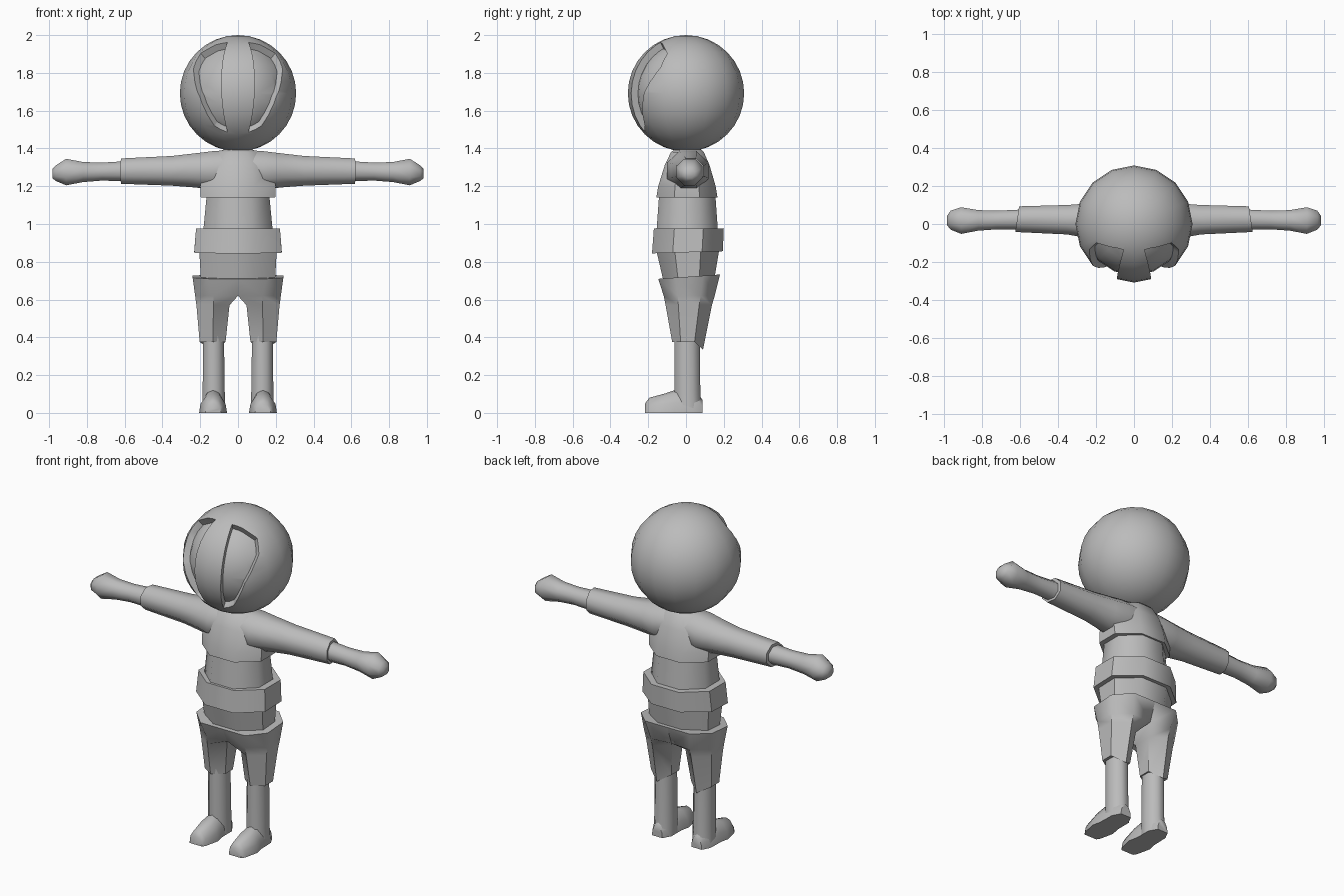
import bpy, bmesh, math
from mathutils import Vector

old = bpy.data.objects.get("Cube")
if old:
    bpy.data.objects.remove(old, do_unlink=True)

grey = bpy.data.materials.new("plain grey")
grey.use_nodes = True
grey.diffuse_color = (0.5, 0.5, 0.5, 1)
grey.node_tree.nodes["Principled BSDF"].inputs["Base Color"].default_value = (0.5, 0.5, 0.5, 1)


def to_object(name, bm, mirror=False, angle=50):
    bmesh.ops.recalc_face_normals(bm, faces=bm.faces)
    me = bpy.data.meshes.new(name)
    bm.to_mesh(me)
    bm.free()
    me.materials.append(grey)
    ob = bpy.data.objects.new(name, me)
    bpy.context.collection.objects.link(ob)
    smooth(ob, angle)
    if mirror:
        ob.modifiers.new("Mirror", 'MIRROR').use_mirror_merge = False
    return ob


def smooth(ob, angle):
    bpy.ops.object.select_all(action='DESELECT')
    ob.select_set(True)
    bpy.context.view_layer.objects.active = ob
    bpy.ops.object.shade_smooth_by_angle(angle=math.radians(angle))


def loft(name, rings, mirror=False):
    """Skin closed rings of equal length and cap both ends."""
    bm = bmesh.new()
    loops = [[bm.verts.new(p) for p in ring] for ring in rings]
    for a, b in zip(loops, loops[1:]):
        for i in range(len(a)):
            j = (i + 1) % len(a)
            bm.faces.new((a[i], a[j], b[j], b[i]))
    bm.faces.new(loops[0])
    bm.faces.new(loops[-1])
    return to_object(name, bm, mirror)


def octagon(a0, a1, b0, b1):
    """Octagon that fills the given box."""
    k = 1 / math.cos(math.pi / 8)
    for i in range(8):
        t = (i + 0.5) * math.pi / 4
        yield ((a0 + a1) / 2 + k * (a1 - a0) / 2 * math.cos(t),
               (b0 + b1) / 2 + k * (b1 - b0) / 2 * math.sin(t))


def level(z, x0, x1, y0, y1, tilt=0):
    return [(x, y, z + tilt * y) for x, y in octagon(x0, x1, y0, y1)]


def across(x, y0, y1, z0, z1, tilt=0):
    return [(x + tilt * (y - 0.025), y, z) for y, z in octagon(y0, y1, z0, z1)]


# Head with two recessed eye panels
HEAD = Vector((0, 0, 1.692))


def ball(name, r):
    bm = bmesh.new()
    bmesh.ops.create_uvsphere(bm, u_segments=16, v_segments=16, radius=r)
    bmesh.ops.translate(bm, verts=bm.verts, vec=HEAD)
    return to_object(name, bm)


def boolean(ob, cutter):
    m = ob.modifiers.new("Cut", 'BOOLEAN')
    m.operation, m.solver, m.object = 'DIFFERENCE', 'EXACT', cutter
    bpy.context.view_layer.objects.active = ob
    bpy.ops.object.modifier_apply(modifier=m.name)


head = ball("head", 0.308)
core = ball("eye_floor_helper", 0.27)
EYE = [(0.055, 1.96), (0.09, 1.955), (0.2, 1.905), (0.236, 1.83),
       (0.205, 1.68), (0.125, 1.52), (0.055, 1.485)]
for side in (1, -1):
    bm = bmesh.new()
    dirs = []
    for x, z in EYE:
        dz = z - HEAD.z
        y = -math.sqrt(max(0.305 ** 2 - x * x - dz * dz, 0.01))
        dirs.append(Vector((side * x, y, dz)).normalized())
    apex = bm.verts.new(HEAD)
    middle = bm.verts.new(HEAD + 0.6 * sum(dirs, Vector()).normalized())
    rim = [bm.verts.new(HEAD + 0.6 * d) for d in dirs]
    for i, v in enumerate(rim):
        w = rim[(i + 1) % len(rim)]
        bm.faces.new((apex, v, w))
        bm.faces.new((middle, w, v))
    cutter = to_object("eye_cutter", bm)
    cutter.hide_render = True
    boolean(cutter, core)
    boolean(head, cutter)
    bpy.data.objects.remove(cutter, do_unlink=True)
bpy.data.objects.remove(core, do_unlink=True)
smooth(head, 35)

# Shirt body and sleeves
loft("shirt_body", [level(1.14, -.197, .197, -.157, .167), level(1.2, -.2, .2, -.147, .157),
                    level(1.31, -.18, .18, -.113, .125), level(1.38, -.12, .12, -.08, .095),
                    level(1.395, -.07, .07, -.06, .08)])
loft("sleeve", [across(.03, -.09, .11, 1.2, 1.393), across(.14, -.1, .12, 1.18, 1.385),
                across(.22, -.08, .11, 1.193, 1.375), across(.35, -.055, .1, 1.203, 1.36),
                across(.615, -.042, .093, 1.213, 1.347, -.15)], mirror=True)

# Forearm and hand
loft("arm", [across(.55, -.03, .078, 1.225, 1.335), across(.72, -.028, .07, 1.23, 1.325),
             across(.82, -.035, .073, 1.222, 1.328), across(.91, -.052, .088, 1.205, 1.345),
             across(.965, -.03, .07, 1.228, 1.31), across(.983, -.008, .045, 1.243, 1.29)],
     mirror=True)

# Trunk: belly, belt and waist
loft("belly", [level(.95, -.185, .185, -.157, .17), level(1.16, -.165, .165, -.142, .155)])
loft("belt", [level(.85, -.232, .232, -.18, .195, .03), level(.977, -.222, .222, -.17, .2)])
loft("waist", [level(.68, -.195, .195, -.115, .145), level(.86, -.205, .205, -.157, .175)])


# Shorts: one half, mirrored
def half(z, xi, xm, xo, yf, yb, inner, outer, tilt=0, drop=0):
    m, f, b = (yf + yb) / 2, (yf - yb) / 2, (yb - yf) / 2
    pts = [(xi, m + f * inner), (xm, yf), (xo, m + f * outer),
           (xo, m + b * outer), (xm, yb), (xi, m + b * inner)]
    return [(x, y, z + tilt * y - (drop if y > m + b * .8 else 0)) for x, y in pts]


loft("shorts", [half(.72, 0, .15, .24, -.147, .18, 1, .45, .07),
                half(.62, 0, .13, .227, -.118, .152, .9, .45),
                half(.57, .045, .13, .22, -.108, .137, .45, .45),
                half(.375, .066, .133, .203, -.073, .09, .45, .45, 0, .04)], mirror=True)

# Legs and feet
loft("leg", [level(0, .07, .19, -.06, .083), level(.1, .07, .187, -.06, .076),
             level(.45, .075, .185, -.06, .072)], mirror=True)


def foot_ring(y, w, h):
    c = .132
    return [(c - w, y, 0), (c + w, y, 0), (c + w * .9, y, h * .45), (c + w * .5, y, h * .88),
            (c, y, h), (c - w * .5, y, h * .88), (c - w * .9, y, h * .45)]


loft("foot", [foot_ring(.088, .035, .07), foot_ring(.04, .06, .12), foot_ring(-.06, .063, .12),
              foot_ring(-.11, .074, .103), foot_ring(-.195, .055, .08),
              foot_ring(-.216, .042, .05)], mirror=True)
